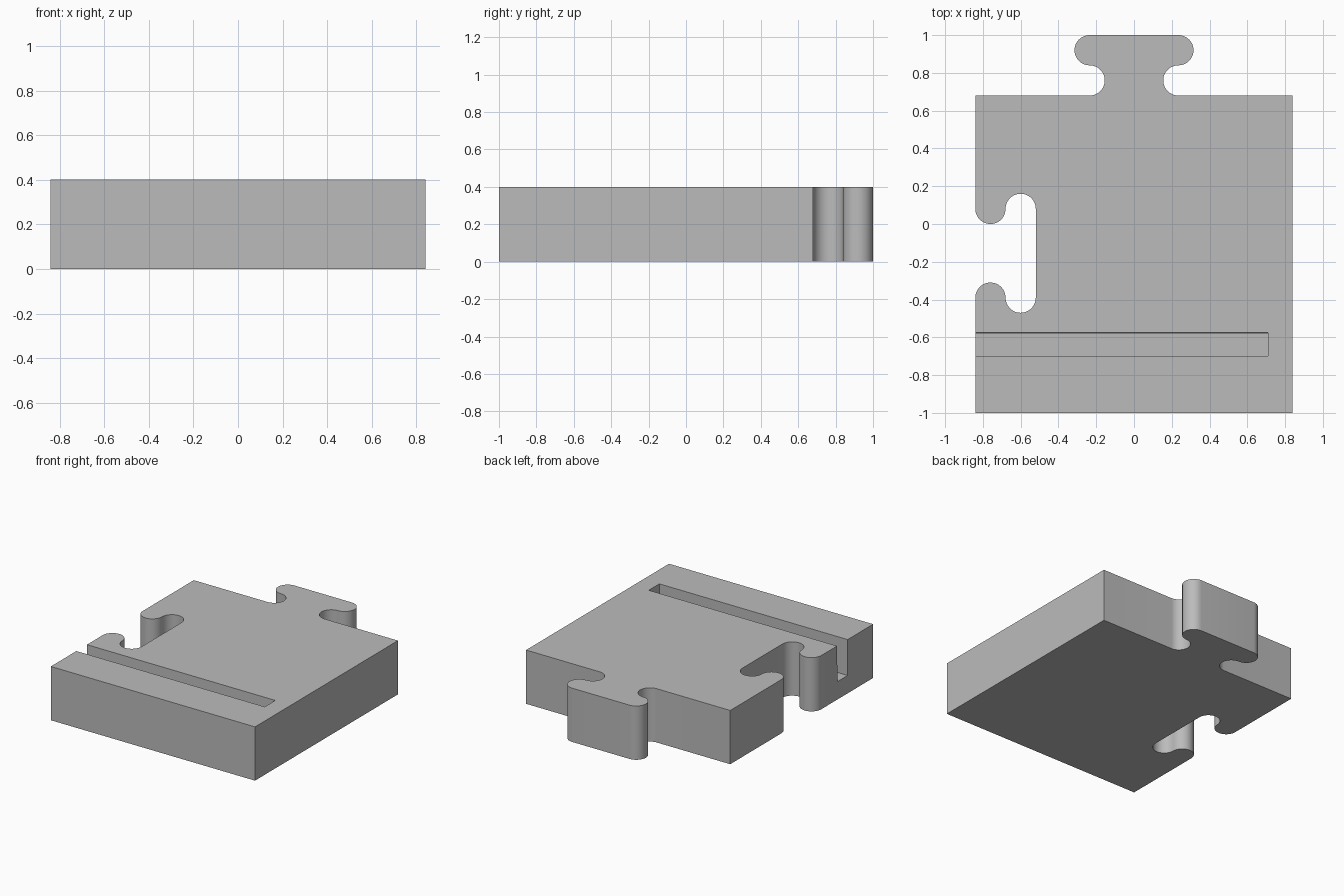
import bpy, bmesh, math

cube = bpy.data.objects.get("Cube")
if cube:
    bpy.data.objects.remove(cube, do_unlink=True)

HEIGHT, R, HALF = 0.4, 0.08, 0.235
SIDE, BACK, SOCKET_Y = 0.84, 0.68, -0.155

grey = bpy.data.materials.new("plain grey")
grey.use_nodes = True
colour = (0.5, 0.5, 0.5, 1)
grey.diffuse_color = colour
grey.node_tree.nodes["Principled BSDF"].inputs["Base Color"].default_value = colour


def arc(cx, cy, start, end, steps=24):
    angles = [math.radians(start + (end - start) * i / steps) for i in range(steps + 1)]
    return [(cx + R * math.cos(a), cy + R * math.sin(a)) for a in angles]


def prism(name, points, extrude):
    """Extrude a flat polygon into a closed solid."""
    bm = bmesh.new()
    face = bm.faces.new([bm.verts.new(p) for p in points])
    new = bmesh.ops.extrude_face_region(bm, geom=[face])["geom"]
    bmesh.ops.translate(bm, vec=extrude, verts=[g for g in new if isinstance(g, bmesh.types.BMVert)])
    bmesh.ops.remove_doubles(bm, verts=bm.verts, dist=1e-5)
    bmesh.ops.recalc_face_normals(bm, faces=bm.faces)
    mesh = bpy.data.meshes.new(name)
    bm.to_mesh(mesh)
    bm.free()
    mesh.materials.append(grey)
    obj = bpy.data.objects.new(name, mesh)
    bpy.context.collection.objects.link(obj)
    return obj


# Tab: a neck bay followed by a rounded lobe, mirrored across x
half_tab = arc(HALF, BACK + R, 270, 90) + arc(HALF, BACK + 3 * R, -90, 90)[1:]
tab = half_tab + [(-x, y) for x, y in reversed(half_tab)]

# Socket: a hooked lobe followed by a bay, mirrored about its centre line
top = SOCKET_Y + HALF
half_socket = arc(-SIDE + R, top, 180, 360) + arc(-SIDE + 3 * R, top, 180, 0)[1:]
socket = half_socket + [(x, 2 * SOCKET_Y - y) for x, y in reversed(half_socket)]

outline = [(-SIDE, -1), (SIDE, -1), (SIDE, BACK)] + tab + [(-SIDE, BACK)] + socket
body = prism("puzzle_block", [(x, y, 0) for x, y in outline], (0, 0, HEIGHT))

# Card slot, open at the right side, with a very slightly leaning back wall
section = [(-0.70, 0.133), (-0.58, 0.133), (-0.574, 0.5), (-0.70, 0.5)]
cutter = prism("slot_cutter", [(-1, y, z) for y, z in section], (1.71, 0, 0))
cutter.hide_render = True
cutter.hide_viewport = True

cut = body.modifiers.new("slot", "BOOLEAN")
cut.operation = "DIFFERENCE"
cut.solver = "EXACT"
cut.object = cutter

# Bake the cut so shading follows the final faces
bpy.context.view_layer.update()
graph = bpy.context.evaluated_depsgraph_get()
finished = bpy.data.meshes.new_from_object(body.evaluated_get(graph))
body.modifiers.clear()
body.data = finished
bpy.data.objects.remove(cutter, do_unlink=True)

bpy.ops.object.select_all(action="DESELECT")
body.select_set(True)
bpy.context.view_layer.objects.active = body
bpy.ops.object.shade_smooth_by_angle(angle=math.radians(30))
